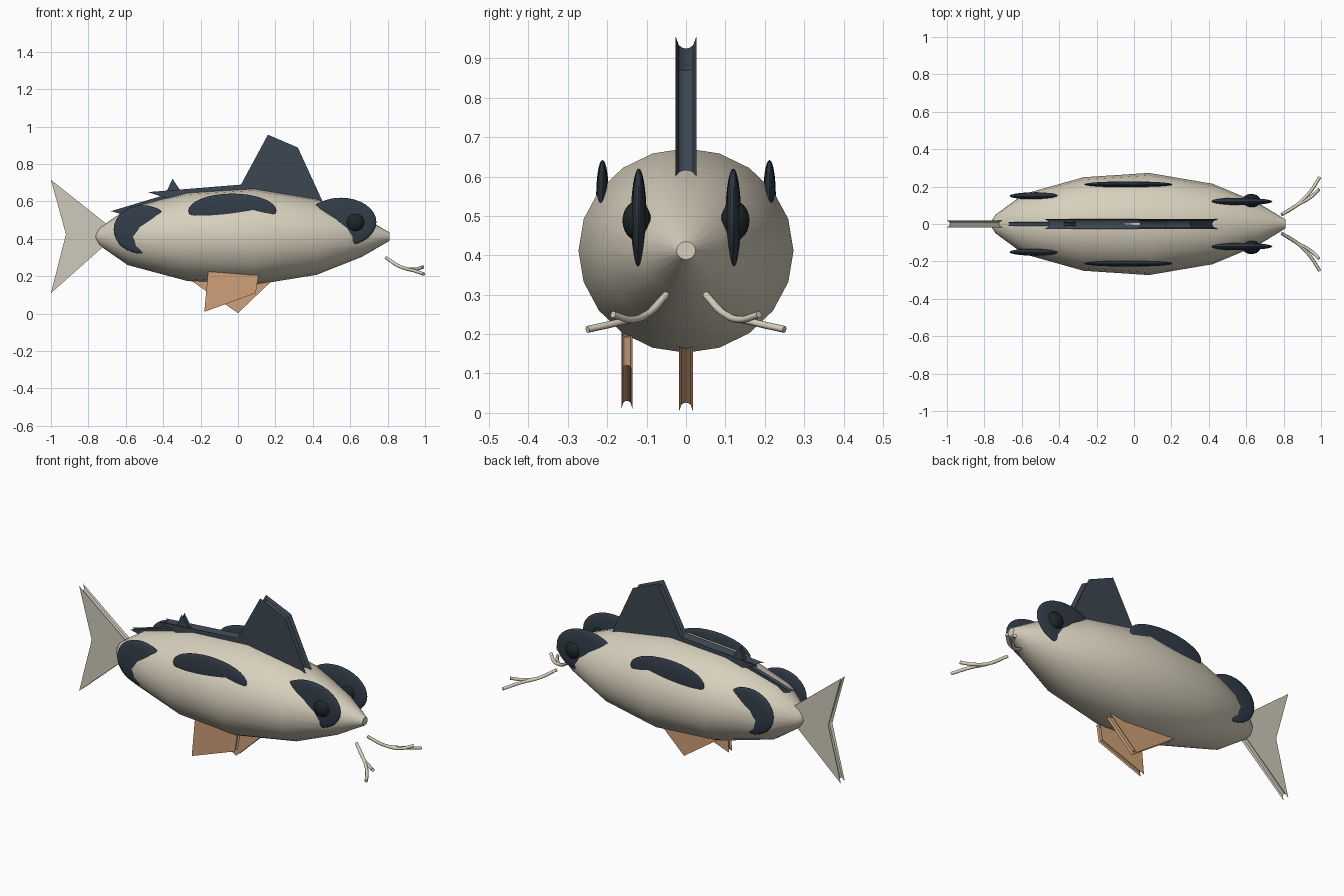
import bpy, bmesh, math
from mathutils import Vector

cube = bpy.data.objects.get("Cube")
if cube:
    bpy.data.objects.remove(cube, do_unlink=True)


def material(name, rgb):
    m = bpy.data.materials.new(name)
    m.use_nodes = True
    m.diffuse_color = (*rgb, 1)
    m.node_tree.nodes["Principled BSDF"].inputs["Base Color"].default_value = (*rgb, 1)
    return m


CREAM = material("cream", (0.68, 0.63, 0.51))
PALE = material("pale grey cream", (0.62, 0.59, 0.49))
SLATE = material("slate", (0.045, 0.062, 0.082))
NAVY = material("dark navy", (0.032, 0.045, 0.065))
BLACK = material("eye black", (0.012, 0.02, 0.022))
TAN = material("tan orange", (0.62, 0.35, 0.19))


def finish(name, bm, mat, smooth=None):
    bmesh.ops.recalc_face_normals(bm, faces=bm.faces[:])
    mesh = bpy.data.meshes.new(name)
    bm.to_mesh(mesh)
    bm.free()
    mesh.materials.append(mat)
    ob = bpy.data.objects.new(name, mesh)
    bpy.context.collection.objects.link(ob)
    if smooth:
        bpy.ops.object.select_all(action="DESELECT")
        ob.select_set(True)
        bpy.context.view_layer.objects.active = ob
        bpy.ops.object.shade_smooth_by_angle(angle=math.radians(smooth))
    return ob


def skin(bm, rings):
    """Bridge equal rings of points and cap both ends."""
    loops = [[bm.verts.new(p) for p in ring] for ring in rings]
    n = len(loops[0])
    for a, b in zip(loops, loops[1:]):
        for i in range(n):
            j = (i + 1) % n
            bm.faces.new((a[i], a[j], b[j], b[i]))
    bm.faces.new(loops[0])
    bm.faces.new(loops[-1])


def inset(outline, d):
    """Move a counter-clockwise outline inward by d, limiting sharp tips."""
    pts = [Vector(p) for p in outline]
    result = []
    for i, p in enumerate(pts):
        e1 = (p - pts[i - 1]).normalized()
        e2 = (pts[(i + 1) % len(pts)] - p).normalized()
        n1, n2 = Vector((-e1.y, e1.x)), Vector((-e2.y, e2.x))
        result.append(p + (n1 + n2) * d / max(1 + n1.dot(n2), 0.4))
    return result


def fin(name, outline, y, half, depth, mat):
    """Flat-sided fin whose rim is a hollow groove."""
    rings = []
    for k in range(7):
        t = k / 3 - 1
        edge = inset(outline, depth * math.sqrt(1 - t * t))
        rings.append([(p.x, y + half * t, p.y) for p in edge])
    bm = bmesh.new()
    skin(bm, rings)
    return finish(name, bm, mat)


def ellipsoid(name, centre, radii, mat):
    bm = bmesh.new()
    bmesh.ops.create_uvsphere(bm, u_segments=32, v_segments=20, radius=1)
    for v in bm.verts:
        x, y, z = v.co
        # poles face sideways so the rim stays round
        v.co = Vector(centre) + Vector((x * radii[0], z * radii[1], y * radii[2]))
    return finish(name, bm, mat, 60)


# Body: spindle with a slightly flattened round section
stations = [(-0.765, 0.012), (-0.74, 0.05), (-0.59, 0.16), (-0.27, 0.25),
            (0.08, 0.273), (0.42, 0.215), (0.66, 0.115), (0.81, 0.024)]
SIDES = 20
bm = bmesh.new()
skin(bm, [[(x, r * math.cos(a), 0.412 + 0.95 * r * math.sin(a))
           for a in (math.tau * i / SIDES for i in range(SIDES))]
          for x, r in stations])
finish("body", bm, CREAM, 50)

# Fins on the centre line
fin("tail_fin", [(-1, 0.11), (-0.64, 0.43), (-1, 0.715), (-0.92, 0.425)],
    0, 0.018, 0.02, PALE)
fin("dorsal_fin", [(-0.48, 0.65), (-0.3, 0.59), (0.38, 0.5), (0.45, 0.605),
                   (0.32, 0.888), (0.16, 0.957), (0.016, 0.69)],
    0, 0.027, 0.025, SLATE)
fin("rear_dorsal_fin", [(-0.68, 0.548), (-0.5, 0.5), (-0.29, 0.63),
                        (-0.35, 0.722), (-0.39, 0.635)],
    0, 0.012, 0.01, SLATE)
fin("belly_fin", [(0, 0.003), (0.17, 0.165), (0, 0.3), (-0.27, 0.19)],
    0, 0.018, 0.018, TAN)

# Single fin on the right side
fin("right_side_fin", [(-0.18, 0.01), (0.095, 0.11), (0.11, 0.205), (-0.16, 0.225)],
    -0.15, 0.014, 0.014, TAN)

# Paired markings, eyes and barbels
for side, s in (("left", 1), ("right", -1)):
    ellipsoid(side + "_cheek_patch", (0.55, s * 0.12, 0.49), (0.19, 0.02, 0.13), NAVY)
    ellipsoid(side + "_flank_patch", (-0.03, s * 0.212, 0.55), (0.235, 0.016, 0.092), NAVY)
    ellipsoid(side + "_rear_patch", (-0.51, s * 0.15, 0.45), (0.155, 0.02, 0.13), NAVY)
    ellipsoid(side + "_eye", (0.627, s * 0.125, 0.488), (0.049, 0.036, 0.049), BLACK)

    curve = bpy.data.curves.new(side + "_barbels", "CURVE")
    curve.dimensions = "3D"
    curve.bevel_depth = 0.009
    curve.bevel_resolution = 2
    curve.resolution_u = 6
    curve.use_fill_caps = True
    root = (0.79, 0.05, 0.30)
    for path in ([root, (0.87, 0.1, 0.25), (0.94, 0.14, 0.237), (0.99, 0.185, 0.25)],
                 [root, (0.87, 0.1, 0.25), (0.94, 0.17, 0.23), (0.993, 0.25, 0.212)]):
        spline = curve.splines.new("BEZIER")
        spline.bezier_points.add(len(path) - 1)
        for point, (x, y, z) in zip(spline.bezier_points, path):
            point.co = (x, s * y, z)
            point.handle_left_type = point.handle_right_type = "AUTO"
    curve.materials.append(CREAM)
    bpy.context.collection.objects.link(bpy.data.objects.new(side + "_barbels", curve))
